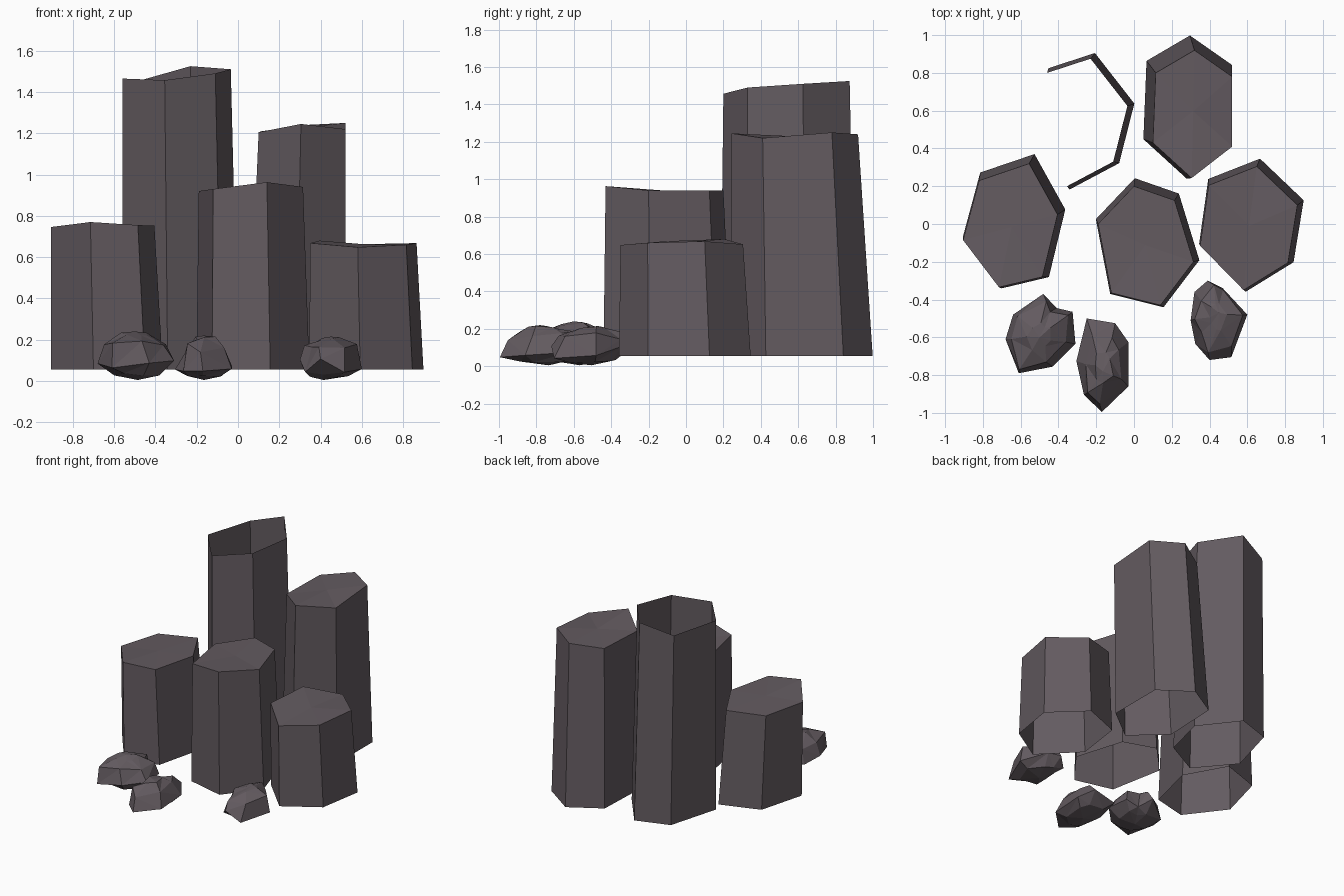
import bpy, bmesh, random
from mathutils import Vector

if "Cube" in bpy.data.objects:
    bpy.data.objects.remove(bpy.data.objects["Cube"], do_unlink=True)

random.seed(4)
GROUND = 0.055


def make_material(name, color):
    mat = bpy.data.materials.new(name)
    mat.use_nodes = True
    mat.diffuse_color = color
    mat.node_tree.nodes["Principled BSDF"].inputs["Base Color"].default_value = color
    return mat


stone = make_material("dark basalt", (0.125, 0.104, 0.117, 1))


def finish(bm, name):
    bmesh.ops.recalc_face_normals(bm, faces=bm.faces[:])
    mesh = bpy.data.meshes.new(name)
    bm.to_mesh(mesh)
    bm.free()
    mesh.materials.append(stone)
    obj = bpy.data.objects.new(name, mesh)
    bpy.context.collection.objects.link(obj)
    return obj


def bridge(bm, low, high):
    """Join two closed rings of vertices with quads."""
    n = len(low)
    for i in range(n):
        j = (i + 1) % n
        bm.faces.new((low[i], low[j], high[j], high[i]))


def fan(bm, ring, point):
    """Close a ring with triangles meeting at one point."""
    tip = bm.verts.new(point)
    for i in range(len(ring)):
        bm.faces.new((ring[i], ring[(i + 1) % len(ring)], tip))


def column(name, top, anchor, spread, capped=True):
    """Leaning six-sided pillar, open below; the foot is the rim spread from an anchor."""
    bm = bmesh.new()
    rim = [Vector(p) for p in top]
    pivot = Vector((*anchor, 0))
    foot = [p + (p - pivot) * spread for p in rim]
    low = [bm.verts.new((p.x, p.y, GROUND)) for p in foot]
    high = [bm.verts.new(p) for p in rim]
    bridge(bm, low, high)
    if capped:
        fan(bm, high, sum(rim, Vector()) / len(rim))
    return finish(bm, name)


def rock(name, outline, peak):
    """Faceted boulder: stacked, shrunken copies of its plan outline."""
    bm = bmesh.new()
    center = sum((Vector(p) for p in outline), Vector((0, 0))) / len(outline)
    top = Vector(peak)
    rings = []
    # (scale, share of height, roughness)
    for scale, level, rough in ((0.62, 0.13, 0.01), (1, 0.36, 0.035),
                                (0.76, 0.74, 0.025), (0.34, 0.94, 0.01)):
        ring = []
        for p in outline:
            pull = center.lerp(top.xy, max(0, level - 0.4))
            q = pull + (Vector(p) - center) * scale
            if scale < 1:
                q += Vector((random.uniform(-rough, rough), random.uniform(-rough, rough)))
            z = top.z * level + random.uniform(-rough, rough)
            ring.append(bm.verts.new((q.x, q.y, z)))
        rings.append(ring)
    for low, high in zip(rings, rings[1:]):
        bridge(bm, low, high)
    fan(bm, rings[0], (center.x, center.y, 0.005))
    fan(bm, rings[-1], top)
    bmesh.ops.triangulate(bm, faces=bm.faces[:])
    return finish(bm, name)


# Pillars
column("hollow_tall_column",
       [(-.46, .80, 1.46), (-.23, .875, 1.525), (-.035, .625, 1.51),
        (-.11, .33, 1.49), (-.355, .20, 1.457), (-.56, .445, 1.465)],
       (-.56, .445), .07, capped=False)
column("back_left_column",
       [(.32, .92, 1.24), (.52, .78, 1.25), (.52, .41, 1.22),
        (.305, .243, 1.245), (.10, .43, 1.205), (.115, .80, 1.21)],
       (.52, .27), .12)
column("right_column",
       [(-.82, .23, .74), (-.555, .32, .745), (-.405, .05, .753),
        (-.485, -.28, .755), (-.715, -.335, .77), (-.905, -.085, .746)],
       (-.89, -.27), .085)
column("centre_column",
       [(0, .20, .94), (.215, .125, .94), (.315, -.2, .94),
        (.14, -.43, .963), (-.12, -.365, .93), (-.19, 0, .92)],
       (-.05, -.3), .085)
column("left_column",
       [(.395, .205, .68), (.65, .305, .652), (.865, .10, .668),
        (.815, -.205, .66), (.58, -.35, .648), (.35, -.115, .668)],
       (.42, -.24), .075)

# Loose boulders at the foot
rock("right_boulder",
     [(-.48, -.37), (-.41, -.445), (-.325, -.465), (-.31, -.635),
      (-.43, -.755), (-.61, -.79), (-.68, -.61), (-.64, -.48)],
     (-.5, -.6, .24))
rock("middle_boulder",
     [(-.25, -.5), (-.1, -.525), (-.03, -.625), (-.03, -.86),
      (-.17, -.995), (-.265, -.905), (-.305, -.725)],
     (-.165, -.78, .22))
rock("left_boulder",
     [(.39, -.3), (.47, -.34), (.6, -.48), (.515, -.705),
      (.4, -.72), (.325, -.635), (.3, -.51), (.32, -.36)],
     (.45, -.47, .215))
